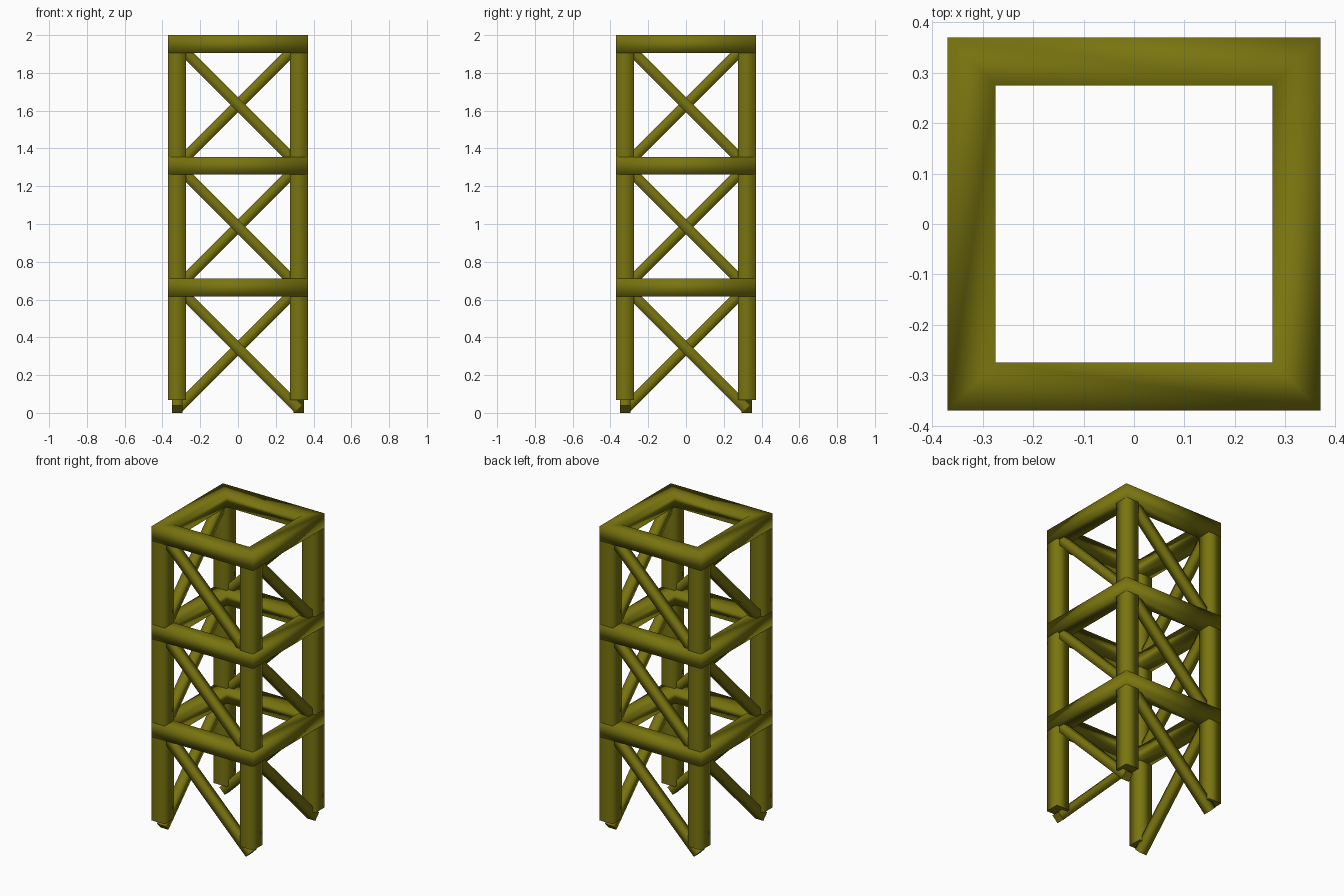
import bpy, bmesh, math
from mathutils import Vector, Matrix

if "Cube" in bpy.data.objects:
    bpy.data.objects.remove(bpy.data.objects["Cube"])

HALF = 0.3695          # outer half width
W = 0.095              # post and beam width
T = 0.056              # brace width
C = HALF - W / 2       # node centre line
NODES = [0.02 + i * 0.6442 for i in range(4)]

olive = bpy.data.materials.new("olive_paint")
olive.diffuse_color = (0.19, 0.175, 0.005, 1)
olive.use_nodes = True
olive.node_tree.nodes["Principled BSDF"].inputs["Base Color"].default_value = olive.diffuse_color


def finish(name, bm):
    """Turn a bmesh into a painted object."""
    bmesh.ops.recalc_face_normals(bm, faces=bm.faces)
    me = bpy.data.meshes.new(name)
    bm.to_mesh(me)
    bm.free()
    me.materials.append(olive)
    ob = bpy.data.objects.new(name, me)
    bpy.context.collection.objects.link(ob)


def quarter(k):
    return Matrix.Rotation(k * math.pi / 2, 4, 'Z')


def bar(name, a, b, width, k):
    """Square bar from a to b, rounded by smooth shading, flat end caps."""
    a, b = Vector(a), Vector(b)
    d = b - a
    bm = bmesh.new()
    bmesh.ops.create_cube(bm, size=1)
    for f in bm.faces:
        f.smooth = abs(f.normal.z) < 0.5
    bm.transform(quarter(k) @ Matrix.Translation((a + b) / 2)
                 @ d.to_track_quat('Z', 'Y').to_matrix().to_4x4()
                 @ Matrix.Diagonal((width, width, d.length, 1)))
    finish(name, bm)


def ring(name, z):
    """Square ring of square beams with mitred corners."""
    bm = bmesh.new()
    prof = [(HALF, z + W / 2), (HALF, z - W / 2),
            (HALF - W, z - W / 2), (HALF - W, z + W / 2)]
    loops = [[bm.verts.new((sx * r, sy * r, h))
              for sx, sy in ((1, 1), (-1, 1), (-1, -1), (1, -1))]
             for r, h in prof]
    for a in range(4):
        p, q = loops[a], loops[(a + 1) % 4]
        for i in range(4):
            j = (i + 1) % 4
            bm.faces.new((p[i], p[j], q[j], q[i])).smooth = True
    finish(name, bm)


# Beam rings
for i, z in enumerate(NODES[1:]):
    ring(f"beam_ring_{i + 1}", z)

for k in range(4):
    for i in range(3):
        z0, z1 = NODES[i], NODES[i + 1]
        # Corner post, running between the rings
        bar(f"corner_post_{k + 1}_{i + 1}", (-C, -C, z0 + W / 2), (-C, -C, z1 - W / 2), W, k)
        # One diagonal brace per bay, falling to the right seen from outside
        bar(f"brace_{k + 1}_{i + 1}", (-C, -C, z1), (C, -C, z0), T, k)
